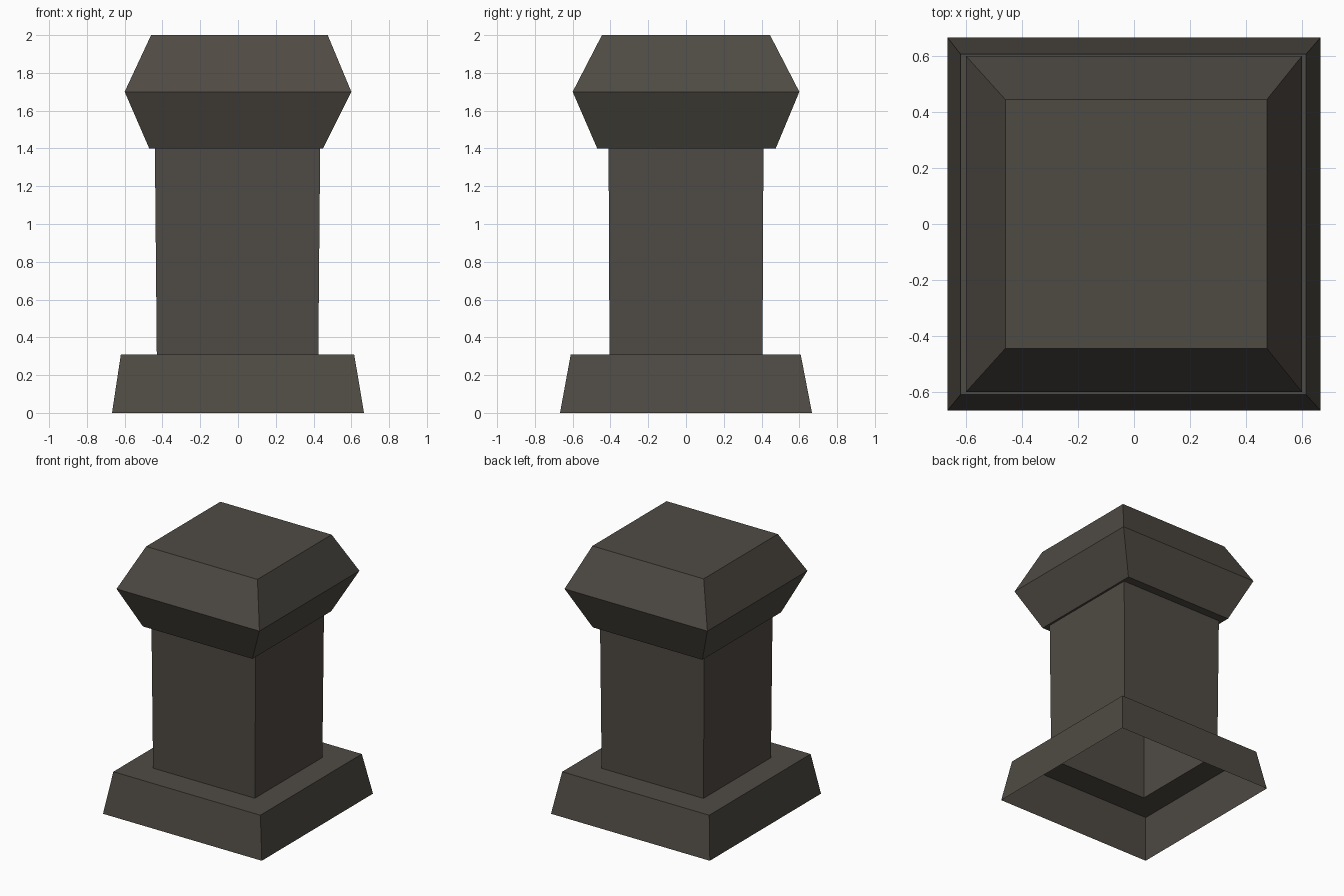
import bpy
import bmesh

cube = bpy.data.objects.get("Cube")
if cube:
    bpy.data.objects.remove(cube, do_unlink=True)

# Single dark stone colour
stone = bpy.data.materials.new("dark_stone")
stone.use_nodes = True
colour = (0.078, 0.069, 0.057, 1.0)
stone.diffuse_color = colour
bsdf = stone.node_tree.nodes["Principled BSDF"]
bsdf.inputs["Base Color"].default_value = colour
bsdf.inputs["Roughness"].default_value = 0.9


def loft(name, sections, close_top=False):
    """Skin rectangular sections (x_min, x_max, y_min, y_max, z) in order."""
    bm = bmesh.new()
    rings = []
    for x0, x1, y0, y1, z in sections:
        corners = ((x0, y0), (x1, y0), (x1, y1), (x0, y1))
        rings.append([bm.verts.new((x, y, z)) for x, y in corners])
    for low, high in zip(rings, rings[1:]):
        for i in range(4):
            j = (i + 1) % 4
            bm.faces.new((low[i], low[j], high[j], high[i]))
    if close_top:
        bm.faces.new(rings[-1])
    mesh = bpy.data.meshes.new(name)
    bm.to_mesh(mesh)
    bm.free()
    mesh.materials.append(stone)
    obj = bpy.data.objects.new(name, mesh)
    bpy.context.collection.objects.link(obj)
    return obj


shaft_bottom = (-0.43, 0.425, -0.405, 0.405, 0.31)
shaft_top = (-0.44, 0.435, -0.41, 0.41, 1.4)

# Hollow tapered plinth with a ledge running in to the shaft
loft("base", [(-0.667, 0.667, -0.667, 0.667, 0.0),
              (-0.62, 0.615, -0.61, 0.607, 0.31),
              shaft_bottom])

# Hollow square shaft
loft("shaft", [shaft_bottom, shaft_top])

# Flared capital with a flat top
loft("capital", [shaft_top,
                 (-0.47, 0.45, -0.47, 0.475, 1.4),
                 (-0.6, 0.6, -0.6, 0.6, 1.7),
                 (-0.46, 0.475, -0.445, 0.445, 2.0)], close_top=True)
